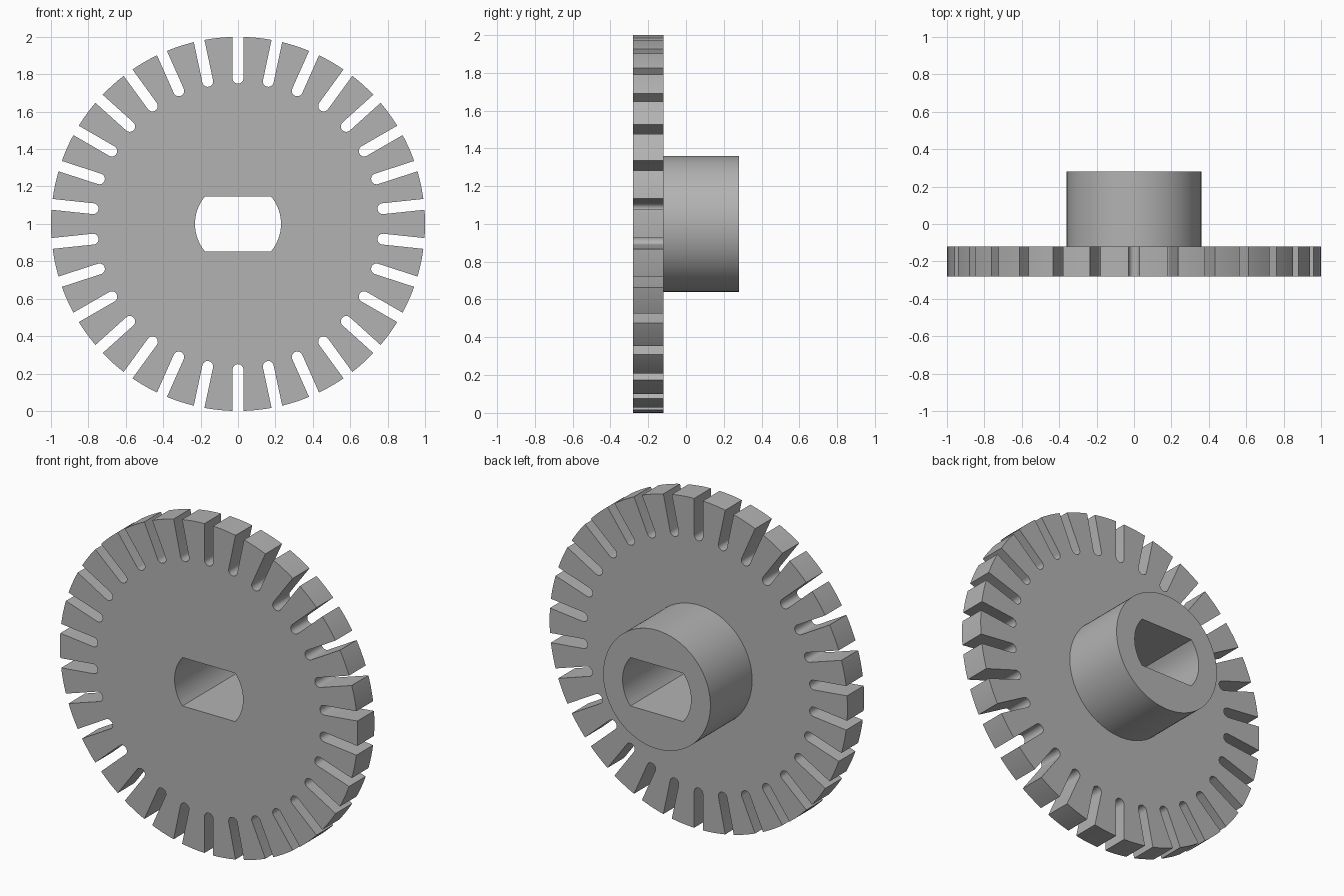
import bpy
import bmesh
from math import sin, cos, pi, sqrt, acos, asin, radians
from mathutils import Vector

cube = bpy.data.objects.get("Cube")
if cube:
    bpy.data.objects.remove(cube, do_unlink=True)

CENTRE_Z = 1.0
SLOTS = 30
SLOT_HALF = 0.029      # half width of a slot
SLOT_FLOOR = 0.75      # radius at the rounded slot bottom
BORE_R, BORE_FLAT = 0.23, 0.147
HUB_R = 0.36
FRONT, STEP, BACK = -0.28, -0.12, 0.28

grey = bpy.data.materials.new("plain grey")
grey.use_nodes = True
colour = (0.45, 0.45, 0.45, 1)
grey.diffuse_color = colour
grey.node_tree.nodes["Principled BSDF"].inputs["Base Color"].default_value = colour


def arc(radius, start, end, steps):
    """Points along an arc about the axle."""
    angles = [start + (end - start) * i / steps for i in range(steps + 1)]
    return [(radius * cos(a), radius * sin(a)) for a in angles]


def slotted_rim():
    """Closed outline: a rounded slot, then a tooth tip, repeated."""
    points = []
    pitch = 2 * pi / SLOTS
    edge = asin(SLOT_HALF)
    inner = SLOT_FLOOR + SLOT_HALF
    for k in range(SLOTS):
        turn = pi / 2 + k * pitch
        for i in range(13):
            t = -pi / 2 + pi * i / 12
            u, v = inner - SLOT_HALF * cos(t), SLOT_HALF * sin(t)
            points.append((u * cos(turn) - v * sin(turn),
                           u * sin(turn) + v * cos(turn)))
        points += arc(1, turn + edge, turn + pitch - edge, 8)
    return points


def double_flat_bore():
    """Round hole with a flat above and a flat below."""
    a = asin(BORE_FLAT / BORE_R)
    return arc(BORE_R, -a, a, 16) + arc(BORE_R, pi - a, pi + a, 16)


def plate(name, outlines, y0, y1):
    """Fill nested outlines and extrude them from y0 to y1."""
    bm = bmesh.new()
    edges = []
    for outline in outlines:
        verts = [bm.verts.new((x, y0, z + CENTRE_Z)) for x, z in outline]
        edges += [bm.edges.new((v, verts[i - 1])) for i, v in enumerate(verts)]
    bmesh.ops.triangle_fill(bm, use_beauty=True, edges=edges, normal=(0, -1, 0))
    result = bmesh.ops.extrude_face_region(bm, geom=bm.faces[:], use_keep_orig=True)
    moved = [g for g in result["geom"] if isinstance(g, bmesh.types.BMVert)]
    bmesh.ops.translate(bm, verts=moved, vec=Vector((0, y1 - y0, 0)))
    bmesh.ops.recalc_face_normals(bm, faces=bm.faces[:])
    mesh = bpy.data.meshes.new(name)
    bm.to_mesh(mesh)
    bm.free()
    mesh.materials.append(grey)
    obj = bpy.data.objects.new(name, mesh)
    bpy.context.collection.objects.link(obj)
    bpy.ops.object.select_all(action="DESELECT")
    obj.select_set(True)
    bpy.context.view_layer.objects.active = obj
    bpy.ops.object.shade_smooth_by_angle(angle=radians(30))
    return obj


# Slotted disc at the front, round hub behind, bore through both
plate("slotted_disc", [slotted_rim(), double_flat_bore()], FRONT, STEP)
plate("hub", [arc(HUB_R, 0, 2 * pi, 96)[:-1], double_flat_bore()], STEP, BACK)
